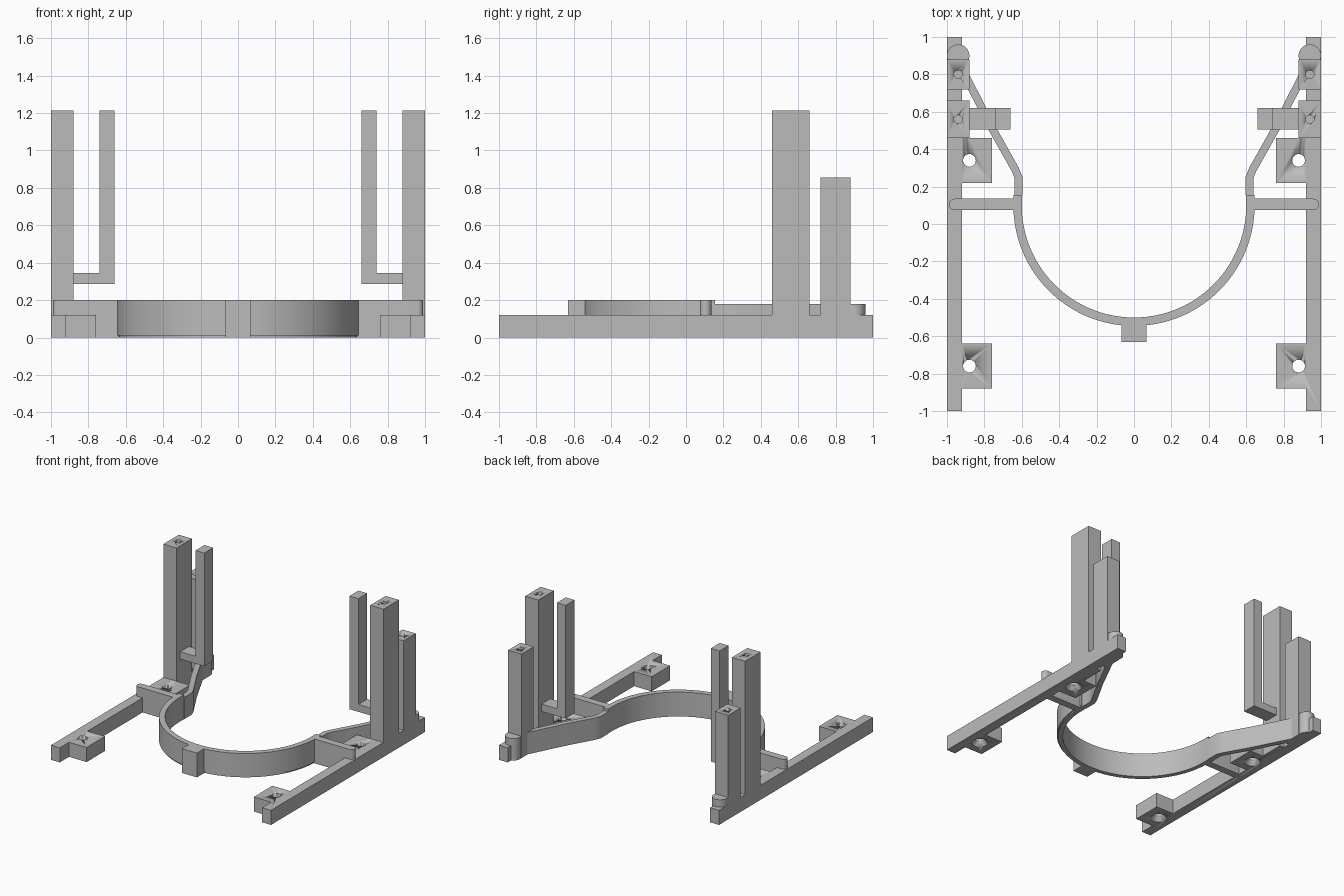
import bpy, bmesh, math
from mathutils import Vector

cube = bpy.data.objects.get("Cube")
if cube:
    bpy.data.objects.remove(cube, do_unlink=True)

grey = bpy.data.materials.new("plain grey")
grey.use_nodes = True
COLOUR = (0.5, 0.5, 0.5, 1)
grey.diffuse_color = COLOUR
grey.node_tree.nodes["Principled BSDF"].inputs["Base Color"].default_value = COLOUR


def finish(name, bm, mirror=False):
    bmesh.ops.recalc_face_normals(bm, faces=bm.faces)
    mesh = bpy.data.meshes.new(name)
    bm.to_mesh(mesh)
    bm.free()
    mesh.materials.append(grey)
    obj = bpy.data.objects.new(name, mesh)
    bpy.context.collection.objects.link(obj)
    bpy.ops.object.select_all(action="DESELECT")
    obj.select_set(True)
    bpy.context.view_layer.objects.active = obj
    bpy.ops.object.shade_smooth_by_angle(angle=math.radians(30))
    if mirror:
        obj.modifiers.new("mirror", "MIRROR")
    return obj


def prism(name, outline, z0, z1, mirror=True):
    """Extrude a plan outline from z0 up to z1."""
    bm = bmesh.new()
    face = bm.faces.new([bm.verts.new((x, y, z0)) for x, y in outline])
    top = bmesh.ops.extrude_face_region(bm, geom=[face])["geom"]
    verts = [g for g in top if isinstance(g, bmesh.types.BMVert)]
    bmesh.ops.translate(bm, verts=verts, vec=(0, 0, z1 - z0))
    return finish(name, bm, mirror)


def rect(x0, x1, y0, y1):
    return [(x0, y0), (x1, y0), (x1, y1), (x0, y1)]


def arc(cx, cy, r, start, end, steps):
    angles = [math.radians(start + (end - start) * i / steps) for i in range(steps + 1)]
    return [(cx + r * math.cos(a), cy + r * math.sin(a)) for a in angles]


def ribbon(path, width):
    """Plan outline of a strip of even width along a path."""
    pts = [Vector(p) for p in path]
    left, right = [], []
    for i, p in enumerate(pts):
        before = (p - pts[i - 1]).normalized() if i else None
        after = (pts[i + 1] - p).normalized() if i < len(pts) - 1 else before
        before = before or after
        along = (before + after).normalized()
        side = Vector((-along.y, along.x)) * width / 2 / along.dot(after)
        left.append(p + side)
        right.append(p - side)
    return left + right[::-1]


def drill(target, name, x, y, z0, z1, r0, r1):
    """Cut a round or tapered hole with a hidden cutter."""
    bm = bmesh.new()
    bmesh.ops.create_cone(bm, cap_ends=True, segments=32, radius1=r0, radius2=r1, depth=z1 - z0)
    bmesh.ops.translate(bm, verts=bm.verts, vec=(x, y, (z0 + z1) / 2))
    cutter = finish(name, bm)
    cutter.hide_render = True
    cutter.hide_set(True)
    mod = target.modifiers.new(name, "BOOLEAN")
    mod.operation = "DIFFERENCE"
    mod.solver = "EXACT"
    mod.object = cutter


def add_mirror(obj):
    obj.modifiers.new("mirror", "MIRROR")


# Side rail with post feet and screw tabs
rail_outline = [(0.92, -1), (1, -1), (1, 1), (0.92, 1)]
for inner, y_high, y_low in ((0.88, 0.88, 0.72), (0.88, 0.66, 0.46),
                             (0.76, 0.46, 0.22), (0.76, -0.64, -0.88)):
    if y_high != 0.46:
        rail_outline.append((0.92, y_high))
    rail_outline += [(inner, y_high), (inner, y_low)]
    if y_low != 0.46:
        rail_outline.append((0.92, y_low))
rail = prism("side_rail", rail_outline, 0, 0.12, mirror=False)
for label, y in (("rear", 0.34), ("front", -0.76)):
    drill(rail, label + "_screw_cutter", 0.88, y, -0.05, 0.2, 0.034, 0.034)
    drill(rail, label + "_countersink_cutter", 0.88, y, -0.01, 0.04, 0.07, 0.03)
add_mirror(rail)

# Upright posts with a pilot hole in the top
for label, y0, y1, height in (("tall", 0.46, 0.66, 1.215), ("short", 0.72, 0.88, 0.855)):
    post = prism(label + "_post", rect(0.88, 1, y0, y1), 0.12, height, mirror=False)
    drill(post, label + "_post_cutter", 0.94, (y0 + y1) / 2, height - 0.15, height + 0.05, 0.022, 0.022)
    add_mirror(post)

# Inner L brackets: foot and upright finger
prism("bracket_foot", rect(0.74, 0.88, 0.505, 0.62), 0.285, 0.345)
prism("bracket_finger", rect(0.66, 0.74, 0.505, 0.62), 0.285, 1.215)

# Half ring cradle with a slightly recessed base
for name, r, width, z0, z1 in (("cradle_ring", 0.6225, 0.045, 0.012, 0.2),
                               ("cradle_base", 0.618, 0.036, 0, 0.012)):
    path = [(-r, 0.155)] + arc(0, 0.1, r, 180, 360, 72) + [(r, 0.155)]
    prism(name, ribbon(path, width), z0, z1, mirror=False)
prism("front_tab", rect(-0.068, 0.068, -0.63, -0.53), 0, 0.2, mirror=False)

# Cross arms from ring to rail, with rounded ends
prism("cross_arm", [(0.635, 0.135), (0.635, 0.075)] + arc(0.96, 0.105, 0.03, -90, 90, 16), 0, 0.2)

# Slanted rear braces ending in round bosses
brace_path = [(0.618, 0.155), (0.618, 0.25), (0.634, 0.29), (0.755, 0.505), (0.925, 0.84)]
prism("rear_brace", ribbon(brace_path, 0.042), 0, 0.18)
prism("rear_boss", arc(0.94, 0.9, 0.06, 0, 360, 32)[:-1], 0, 0.18)
